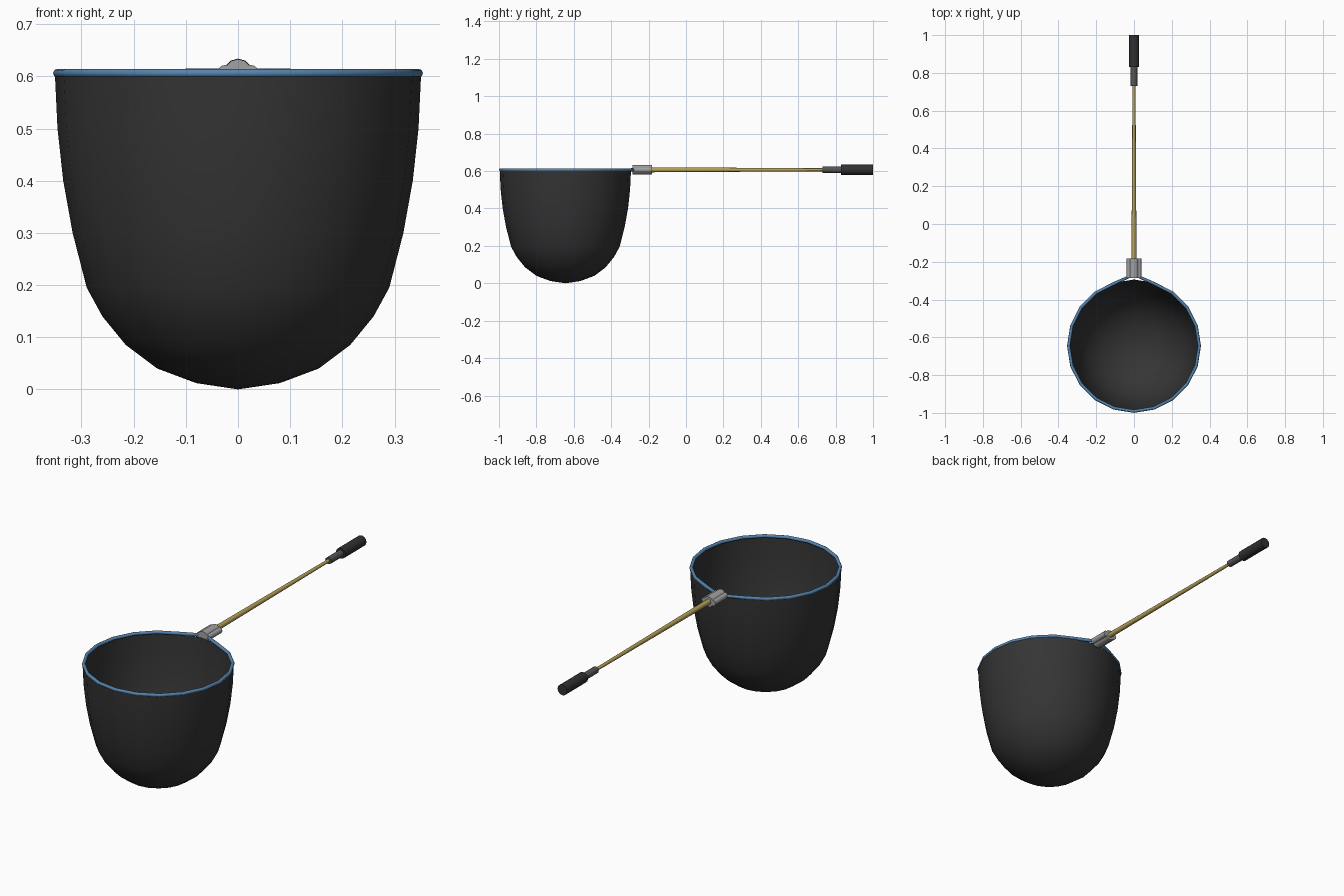
import bpy, bmesh, math
from mathutils import Vector, Matrix

if "Cube" in bpy.data.objects:
    bpy.data.objects.remove(bpy.data.objects["Cube"])

CY, Z, SEG = -0.645, 0.607, 20   # hoop centre, handle height, hoop sides


def material(name, rgb):
    m = bpy.data.materials.new(name)
    m.diffuse_color = (*rgb, 1)
    m.use_nodes = True
    m.node_tree.nodes["Principled BSDF"].inputs["Base Color"].default_value = m.diffuse_color
    return m


MESH = material("dark_mesh", (0.035, 0.035, 0.035))
BLUE = material("blue_rim", (0.09, 0.23, 0.42))
GOLD = material("gold_pole", (0.46, 0.35, 0.10))
STEEL = material("grey_metal", (0.36, 0.36, 0.36))
DARK = material("dark_metal", (0.09, 0.09, 0.09))
RUBBER = material("black_grip", (0.03, 0.03, 0.03))


def finish(name, bm, mat, angle=40):
    bmesh.ops.recalc_face_normals(bm, faces=bm.faces)
    me = bpy.data.meshes.new(name)
    bm.to_mesh(me)
    bm.free()
    me.materials.append(mat)
    ob = bpy.data.objects.new(name, me)
    bpy.context.collection.objects.link(ob)
    bpy.ops.object.select_all(action='DESELECT')
    ob.select_set(True)
    bpy.context.view_layer.objects.active = ob
    bpy.ops.object.shade_smooth_by_angle(angle=math.radians(angle))
    return ob


def rod(name, y0, y1, r0, r1, mat, x=0, sides=12):
    bm = bmesh.new()
    # local +z is turned onto world +y
    mtx = Matrix.Translation((x, (y0 + y1) / 2, Z)) @ Matrix.Rotation(-math.pi / 2, 4, 'X')
    bmesh.ops.create_cone(bm, cap_ends=True, segments=sides, radius1=r0,
                          radius2=r1, depth=y1 - y0, matrix=mtx)
    return finish(name, bm, mat)


# Net bag: revolved profile, open at the top
profile = [(0.08, 0.012), (0.155, 0.04), (0.215, 0.085), (0.26, 0.14),
           (0.29, 0.195), (0.317, 0.3), (0.335, 0.4), (0.346, 0.5), (0.351, 0.605)]
bm = bmesh.new()
pole = bm.verts.new((0, CY, 0))
rings = [[bm.verts.new((r * math.cos(k * math.tau / SEG), CY + r * math.sin(k * math.tau / SEG), z))
          for k in range(SEG)] for r, z in profile]
for k in range(SEG):
    n = (k + 1) % SEG
    bm.faces.new((pole, rings[0][n], rings[0][k]))
    for a, b in zip(rings, rings[1:]):
        bm.faces.new((a[k], a[n], b[n], b[k]))
finish("net_bag", bm, MESH, 60)

# Hoop rim: tube along the ring, its two ends flaring into the clamp
path = [Vector((0.022, -0.2, Z)), Vector((0.024, -0.278, Z))]
for k in range(1, SEG):
    a = math.pi / 2 - k * math.tau / SEG
    path.append(Vector((0.346 * math.cos(a), CY + 0.346 * math.sin(a), Z - 0.001)))
path += [Vector((-0.024, -0.278, Z)), Vector((-0.022, -0.2, Z))]
bm = bmesh.new()
tube = []
up = Vector((0, 0, 1))
for i, p in enumerate(path):
    d0 = (p - path[max(i - 1, 0)]).normalized()
    d1 = (path[min(i + 1, len(path) - 1)] - p).normalized()
    side = (d0 + d1).normalized().cross(up).normalized()
    tube.append([bm.verts.new(p + 0.0085 * (side * math.cos(t * math.tau / 8) + up * math.sin(t * math.tau / 8)))
                 for t in range(8)])
for a, b in zip(tube, tube[1:]):
    for t in range(8):
        bm.faces.new((a[t], a[(t + 1) % 8], b[(t + 1) % 8], b[t]))
bm.faces.new(tube[0])
bm.faces.new(tube[-1])
finish("hoop_rim", bm, BLUE, 50)

# Clamp: central socket with a sleeve for each hoop end
rod("clamp_socket", -0.285, -0.182, 0.026, 0.026, STEEL)
for name, s in (("left", -1), ("right", 1)):
    rod(f"clamp_sleeve_{name}", -0.285, -0.182, 0.015, 0.015, STEEL, x=s * 0.024)

# Handle: tapered pole, ferrule and grip
rod("handle_pole", -0.2, 0.74, 0.0135, 0.008, GOLD)
rod("handle_ferrule", 0.73, 0.84, 0.0175, 0.0175, DARK)
rod("handle_grip", 0.83, 1.0, 0.027, 0.027, RUBBER)
